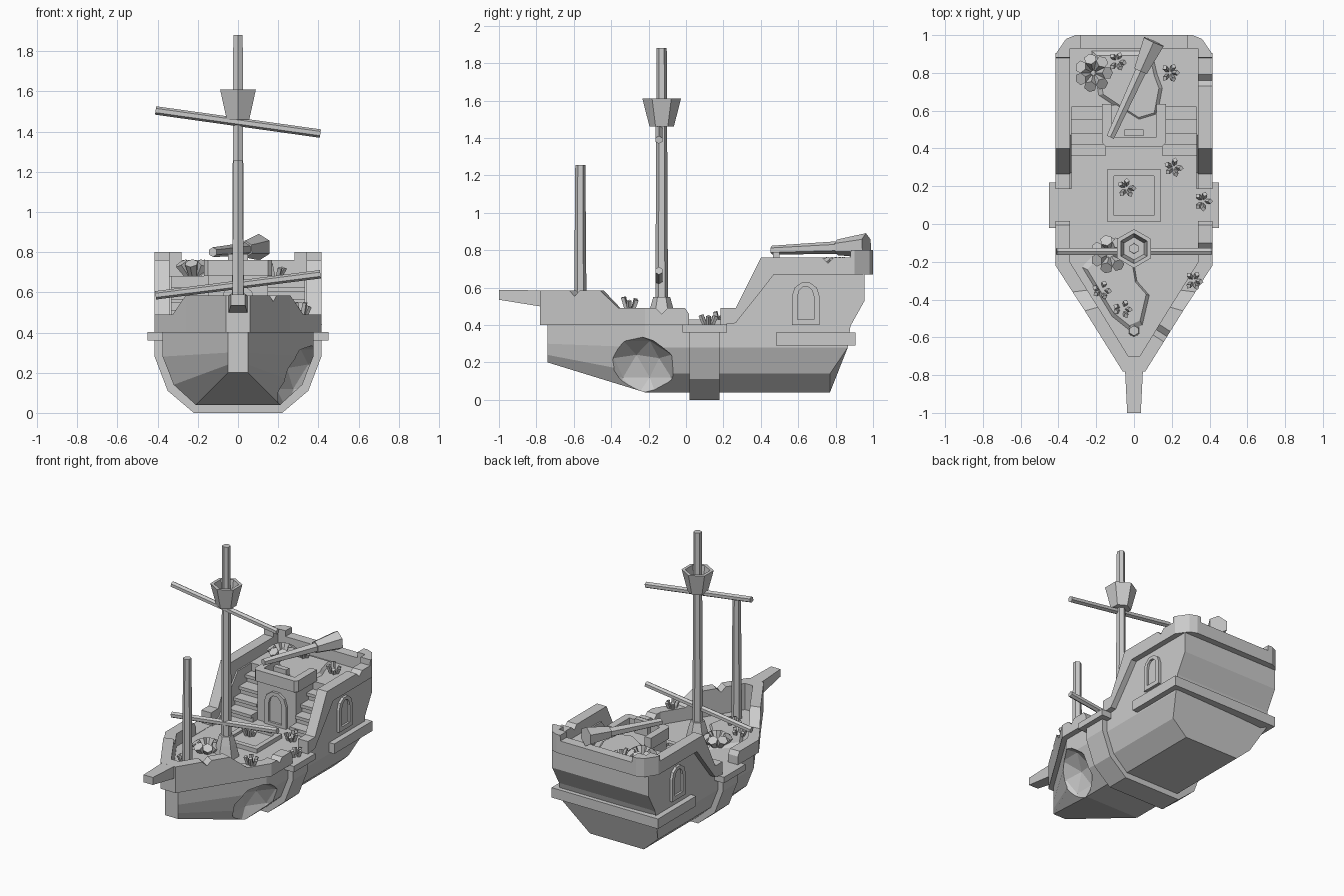
import bpy, bmesh, math, random
from mathutils import Vector, Matrix

if "Cube" in bpy.data.objects:
    bpy.data.objects.remove(bpy.data.objects["Cube"])

random.seed(4)


def finish(name, bm):
    bmesh.ops.recalc_face_normals(bm, faces=bm.faces)
    me = bpy.data.meshes.new(name)
    bm.to_mesh(me)
    bm.free()
    ob = bpy.data.objects.new(name, me)
    bpy.context.collection.objects.link(ob)
    return ob


def loft(name, rings):
    """Skin a list of equal-length closed rings and cap both ends."""
    bm = bmesh.new()
    rs = [[bm.verts.new(p) for p in r] for r in rings]
    n = len(rs[0])
    for a, b in zip(rs, rs[1:]):
        for i in range(n):
            j = (i + 1) % n
            bm.faces.new((a[i], a[j], b[j], b[i]))
    bm.faces.new(rs[0])
    bm.faces.new(rs[-1])
    bmesh.ops.remove_doubles(bm, verts=bm.verts, dist=1e-5)
    return finish(name, bm)


def box(name, x0, x1, y0, y1, z0, z1):
    return loft(name, [[(x0, y0, z), (x1, y0, z), (x1, y1, z), (x0, y1, z)] for z in (z0, z1)])


def slab(name, yz, x0, x1):
    """Side profile extruded across x."""
    return loft(name, [[(x, y, z) for y, z in yz] for x in (x0, x1)])


def turned(name, prof, cx, cy, n=6):
    """Low-poly turned shape from (radius, z) pairs."""
    return loft(name, [[(cx + r * math.cos(math.pi / 2 + i * math.tau / n),
                         cy + r * math.sin(math.pi / 2 + i * math.tau / n), z)
                        for i in range(n)] for r, z in prof])


def rod_into(bm, p, q, r0, r1, n=6):
    p, q = Vector(p), Vector(q)
    m = Matrix.Translation((p + q) / 2) @ (q - p).to_track_quat('Z', 'Y').to_matrix().to_4x4()
    bmesh.ops.create_cone(bm, cap_ends=True, segments=n, radius1=r0, radius2=r1,
                          depth=(q - p).length, matrix=m)


def rod(name, p, q, r0, r1, n=6):
    bm = bmesh.new()
    rod_into(bm, p, q, r0, r1, n)
    return finish(name, bm)


def mirror(ob):
    md = ob.modifiers.new("mirror", 'MIRROR')
    md.use_mirror_merge = True
    apply(ob, md)
    return ob


def apply(ob, md):
    bpy.context.view_layer.objects.active = ob
    bpy.ops.object.modifier_apply(modifier=md.name)


def cut(ob, cutter):
    cutter.hide_render = True
    md = ob.modifiers.new("cut", 'BOOLEAN')
    md.operation, md.object, md.solver = 'DIFFERENCE', cutter, 'EXACT'
    apply(ob, md)
    bpy.data.objects.remove(cutter)


# lower hull: bow, shoulder and stern stations, with the broken hole
def both(half):
    return half + [(-x, y, z) for x, y, z in reversed(half)]


bow = [(.05, -.74, z) for z in (.20, .24, .30, .40)]
section = [(.21, .04), (.32, .14), (.375, .28), (.375, .40)]
shoulder = [(x, -.22, z) for x, z in section]
stern = [(x, y, z) for (x, z), y in zip(section, (.77, .77, .865, .88))]
hull = loft("hull", [both(bow), both(shoulder), both(stern)])
bm = bmesh.new()
bmesh.ops.create_icosphere(bm, subdivisions=2, radius=.23, matrix=Matrix.Translation((.41, -.265, .12)))
cut(hull, finish("hole_cutter", bm))

# centre rib, side plates, stern belt
rib = [(.22, 0), (.35, .11), (.415, .28), (.415, .38)]
loft("centre_rib", [both([(x, y, z) for x, z in rib]) for y in (.02, .18)])
mirror(box("side_plate", .34, .45, -.02, .22, .36, .402))
box("stern_belt", -.415, .415, .48, .905, .29, .36)

# aft side walls and poop block
mirror(slab("aft_wall", [(.185, .36), (.185, .41), (.27, .43), (.47, .68), (.955, .68), (.955, .53), (.86, .36)], .33, .375))
slab("poop_block", [(.62, .36), (.62, .68), (.955, .68), (.955, .53), (.86, .36)], -.375, .375)


# rails: (outer x, outer y, inner x, inner y, low z, top z)
def rail(name, st):
    return mirror(loft(name, [[(a, b, lo), (a, b, hi), (c, d, hi), (c, d, lo)]
                              for a, b, c, d, lo, hi in st]))


bow_rail = rail("bow_rail", [
    (0, -.78, 0, -.70, .40, .585), (.06, -.78, .03, -.70, .40, .585),
    (.26, -.46, .19, -.44, .40, .585), (.325, -.36, .247, -.35, .40, .49),
    (.415, -.22, .34, -.20, .40, .49), (.415, -.005, .34, -.005, .40, .49),
    (.415, .015, .34, .015, .40, .46)])
aft_rail = rail("aft_rail", [
    (.415, .185, .34, .185, .40, .49), (.415, .265, .34, .265, .41, .49),
    (.415, .40, .34, .40, .58, .76), (.415, .47, .34, .47, .67, .76),
    (.415, .88, .34, .88, .67, .76), (.415, .881, .34, .881, .67, .80),
    (.415, .90, .34, .93, .67, .80), (.36, .98, .335, .93, .67, .80),
    (.31, 1.0, .31, .93, .67, .80), (.281, 1.0, .281, .93, .67, .80),
    (.28, 1.0, .28, .93, .67, .76), (0, 1.0, 0, .93, .67, .76)])


# chipped notches in the rails
def notch(ob, x, y, z, s, turn):
    bm = bmesh.new()
    m = Matrix.Translation((x, y, z)) @ Matrix.Rotation(turn, 4, 'Z') @ Matrix.Rotation(math.pi / 4, 4, 'X')
    bmesh.ops.create_cube(bm, size=s, matrix=m @ Matrix.Diagonal((3, 1, 1, 1)))
    cut(ob, finish("notch_cutter", bm))


notch(bow_rail, .15, -.58, .595, .06, -.57)
notch(bow_rail, .38, -.13, .495, .05, 0)
notch(aft_rail, .38, .76, .765, .05, 0)

# bowsprit
loft("bowsprit", [[(-w, y, a), (w, y, a), (w, y, b), (-w, y, b)]
                  for w, y, a, b in ((.05, -.72, .49, .584), (.036, -1.0, .535, .588))])

# cabin with balcony rail
box("cabin", -.15, .15, .43, .63, .39, .69)
mirror(loft("balcony_rail", [[(a, b, .68), (a, b, .76), (c, d, .76), (c, d, .68)] for a, b, c, d in
                             ((0, .41, 0, .46), (.15, .41, .12, .46), (.17, .43, .12, .46), (.17, .635, .12, .635))]))
box("broken_stand", -.05, .05, .465, .50, .68, .79)

# stairs either side of the cabin
for i, y in enumerate((.36, .42, .48, .55)):
    z = .456 + .056 * i
    mirror(box("stair_riser", .15, .34, y + .02, .63, z - .06, z - .01))
    mirror(box("stair_tread", .15, .34, y, y + .09, z - .022, z))


# arched windows and door: frame ring plus recessed-looking pane
def arch(w, h, k):
    pts = [(-w, 0), (w, 0)]
    return pts + [(w * math.cos(i * math.pi / 5), h - w + w * math.sin(i * math.pi / 5)) for i in range(6)]


def arch_frame(name, place, w, h):
    outer = arch(w, h, 0)
    inner = [(u * .6, .03 + v * .77) for u, v in outer]
    loft(name, [[place(u, v, d) for u, v in ring] for ring, d in
                ((outer, -.02), (outer, .018), (inner, .018), (inner, .003))])


for s in (-1, 1):
    arch_frame("side_window", lambda u, v, d: (s * (.375 + d), .64 + u, .40 + v), .073, .23)
arch_frame("cabin_door", lambda u, v, d: (u, .43 - d, .39 + v), .085, .25)

# deck hatch
box("hatch_lid", -.11, .11, .04, .26, .39, .412)
sq = ((-1, -1), (1, -1), (1, 1), (-1, 1))
loft("hatch_frame", [[(a * r, .15 + b * r, z) for a, b in sq] for r, z in
                     ((.14, .39), (.14, .43), (.105, .43), (.105, .405))])

# masts, crow's nest and yards
turned("main_mast_base", [(.085, .39), (.062, .49), (.045, .55)], 0, -.13)
turned("main_mast", [(.034, .50), (.029, 1.47), (.027, 1.88)], 0, -.13)
turned("crows_nest", [(.065, 1.46), (.103, 1.61), (.08, 1.61), (.06, 1.50)], 0, -.13)
turned("fore_mast", [(.034, .39), (.027, 1.255)], 0, -.565)
rod("upper_yard", (-.41, -.145, 1.505), (.41, -.145, 1.39), .021, .021)
rod("lower_yard", (-.41, -.145, .585), (.41, -.145, .69), .021, .021)

# fallen spar with flared end on the poop
rod("fallen_spar", (-.125, .46, .80), (.045, .83, .815), .024, .034)
rod("fallen_spar_cup", (.035, .81, .815), (.105, .965, .825), .042, .066)

# sand drifts
def drift(name, pts, z):
    c = sum((Vector(p) for p in pts), Vector((0, 0))) / len(pts)
    inner = [c + (Vector(p) - c) * .82 for p in pts]
    loft(name, [[(p[0], p[1], z - .01) for p in pts], [(p[0], p[1], z + .018) for p in inner]])


drift("poop_drift", [(-.24, .93), (.10, .93), (.13, .80), (.16, .72), (.13, .56), (.03, .53),
                     (-.08, .60), (-.20, .68)], .68)
drift("bow_drift", [(-.29, -.22), (-.13, -.05), (-.01, -.12), (.02, -.30), (.09, -.38), (.05, -.55),
                    (-.02, -.58), (-.12, -.50)], .40)


# coral rings: faceted cups leaning outward around a centre
def coral(x, y, z):
    bm = bmesh.new()
    for i in range(7):
        a = i * math.tau / 7
        d = Vector((math.cos(a), math.sin(a), 0))
        p = Vector((x, y, z)) + d * .03
        rod_into(bm, p, p + d * .045 + Vector((0, 0, .065)), .022, .034)
    finish("coral_ring", bm)


coral(-.215, .80, .68)
coral(-.13, -.16, .40)

# tufts of short leaning stalks
for x, y, z in ((-.09, .86, .69), (.19, .80, .68), (.21, .30, .40), (-.04, .19, .41),
                (.365, .12, .40), (-.17, -.35, .40), (-.06, -.45, .40), (.315, -.30, .485)):
    bm = bmesh.new()
    for i in range(5):
        a = i * math.tau / 5 + random.uniform(-.3, .3)
        d = Vector((math.cos(a), math.sin(a), 0))
        p = Vector((x, y, z - .005)) + d * .018
        rod_into(bm, p, p + d * .022 + Vector((0, 0, random.uniform(.04, .07))), .012, .014, 4)
    finish("tuft", bm)
